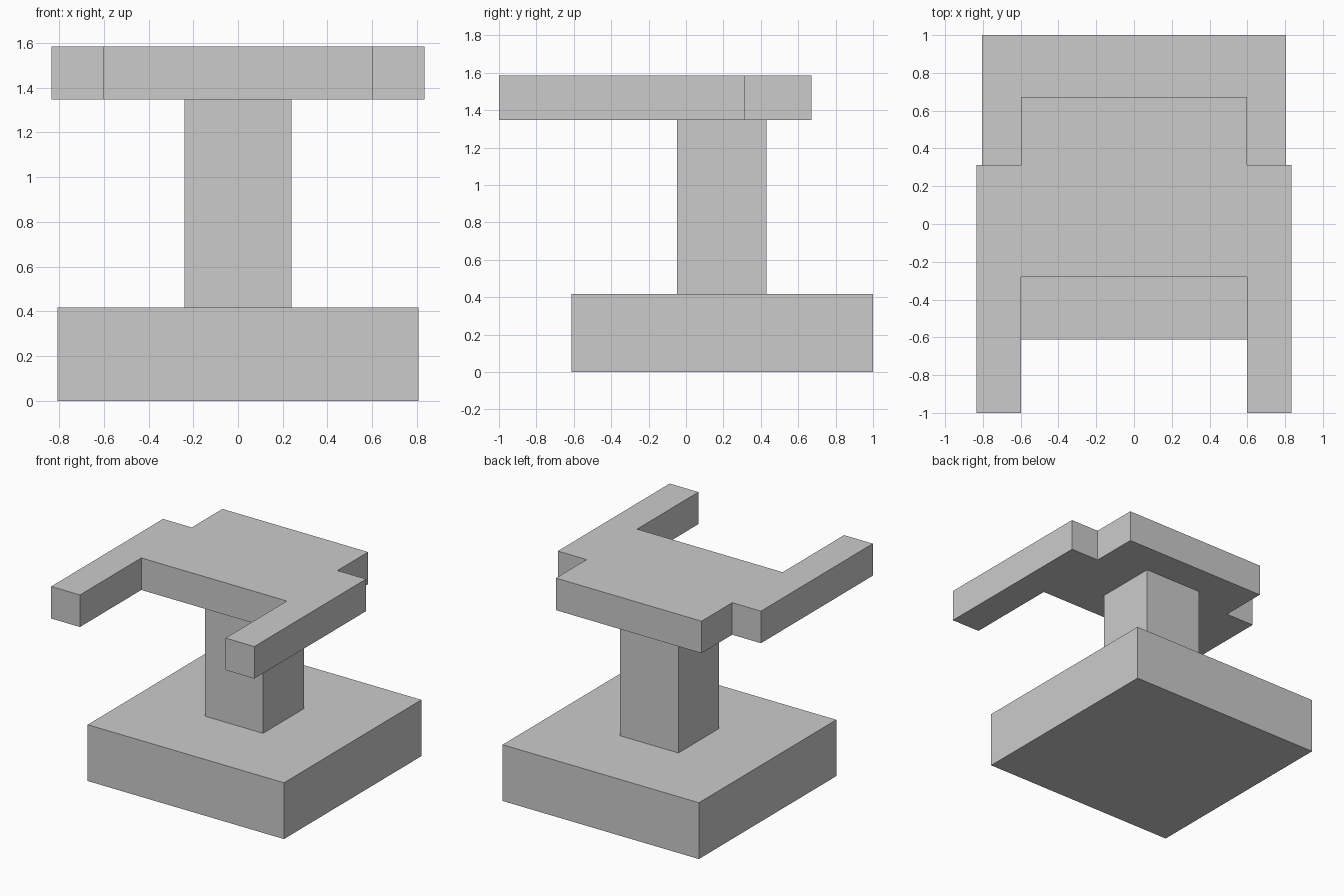
import bpy, bmesh

if "Cube" in bpy.data.objects:
    bpy.data.objects.remove(bpy.data.objects["Cube"])


def extrude_outline(name, outline, z0, z1):
    """Closed solid from a counter-clockwise XY outline."""
    bm = bmesh.new()
    face = bm.faces.new([bm.verts.new((x, y, z0)) for x, y in outline])
    new = bmesh.ops.extrude_face_region(bm, geom=[face], use_keep_orig=True)["geom"]
    bmesh.ops.translate(bm, vec=(0, 0, z1 - z0),
                        verts=[g for g in new if isinstance(g, bmesh.types.BMVert)])
    bmesh.ops.recalc_face_normals(bm, faces=bm.faces[:])
    mesh = bpy.data.meshes.new(name)
    bm.to_mesh(mesh)
    bm.free()
    obj = bpy.data.objects.new(name, mesh)
    bpy.context.collection.objects.link(obj)
    return obj


def symmetric(right_half):
    """Complete a right-hand profile with its mirror image in x."""
    return right_half + [(-x, y) for x, y in reversed(right_half)]


BASE_TOP, SEAT_BOTTOM, SEAT_TOP = 0.418, 1.347, 1.585

# Square base block
extrude_outline("base", symmetric([(0.806, -0.612), (0.806, 1.0)]), 0, BASE_TOP)

# Square column
extrude_outline("column", symmetric([(0.239, -0.048), (0.239, 0.43)]),
                BASE_TOP, SEAT_BOTTOM)

# Seat slab with two forward-reaching arms
extrude_outline("seat_with_arms", symmetric([
    (0.598, -0.28), (0.598, -1.0), (0.834, -1.0),
    (0.834, 0.312), (0.598, 0.312), (0.598, 0.672)]), SEAT_BOTTOM, SEAT_TOP)
